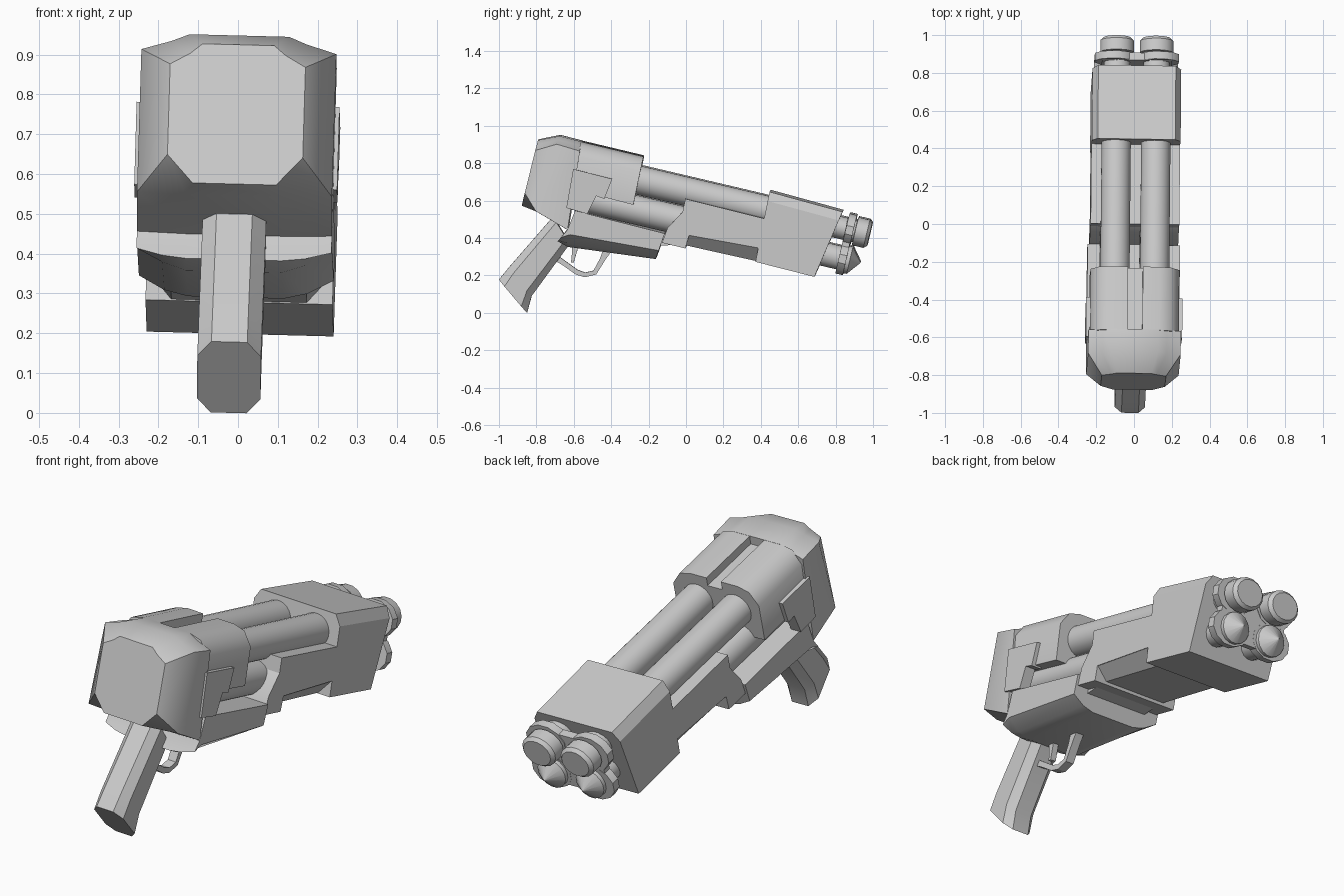
import bpy, bmesh, math
from mathutils import Matrix, Vector

cube = bpy.data.objects.get("Cube")
if cube:
    bpy.data.objects.remove(cube, do_unlink=True)

grey = bpy.data.materials.new("light_grey")
grey.use_nodes = True
colour = (0.6, 0.6, 0.6, 1)
grey.diffuse_color = colour
grey.node_tree.nodes["Principled BSDF"].inputs["Base Color"].default_value = colour

# The whole weapon rests with a slight roll and yaw
PIVOT = Vector((0, 0, 0.6))
POSE = (Matrix.Translation(PIVOT + Vector((0.005, 0, 0)))
        @ Matrix.Rotation(math.radians(-0.9), 4, 'Z')
        @ Matrix.Rotation(math.radians(1.5), 4, 'Y')
        @ Matrix.Translation(-PIVOT))
SLOPE = 0.235
UP = Vector((0, SLOPE, 1)).normalized()
SIDE = Vector((1, 0, 0))


def skin(name, rings, angle=30):
    """Join rings of equal length into a closed solid."""
    bm = bmesh.new()
    loops = [[bm.verts.new(p) for p in ring] for ring in rings]
    for a, b in zip(loops, loops[1:]):
        for i in range(len(a)):
            j = (i + 1) % len(a)
            bm.faces.new((a[i], a[j], b[j], b[i]))
    bm.faces.new(loops[0])
    bm.faces.new(loops[-1])
    bmesh.ops.recalc_face_normals(bm, faces=bm.faces)
    bm.transform(POSE)
    mesh = bpy.data.meshes.new(name)
    bm.to_mesh(mesh)
    bm.free()
    mesh.materials.append(grey)
    obj = bpy.data.objects.new(name, mesh)
    bpy.context.collection.objects.link(obj)
    bpy.ops.object.select_all(action='DESELECT')
    obj.select_set(True)
    bpy.context.view_layer.objects.active = obj
    bpy.ops.object.shade_smooth_by_angle(angle=math.radians(angle))


def section(bottom, top, half):
    """Mirrored section; half lists (x, fraction from bottom to top)."""
    b, t = Vector((0, *bottom)), Vector((0, *top))
    right = [b.lerp(t, f) + SIDE * x for x, f in half]
    left = [b.lerp(t, f) - SIDE * x for x, f in reversed(half)]
    return right + left


def loft(name, rings, angle=30):
    skin(name, [section(*r) for r in rings], angle)


def prism(name, outline, x0, x1):
    skin(name, [[(x, y, z) for y, z in outline] for x in (x0, x1)])


def lathe(name, x, height, profile, sides=24, flat=1.0):
    """Turned part along the barrel axis; profile lists (y, radius)."""
    rings = []
    for y, r in profile:
        c = Vector((x, y, height - SLOPE * y))
        rings.append([c + r * (math.cos(a) * SIDE + flat * math.sin(a) * UP)
                      for a in (math.tau * (i + 0.5) / sides for i in range(sides))])
    skin(name, rings)


# Rear housing: bevelled back, flat sloping underside
rim = [(0.12, 0), (0.245, 0.01), (0.245, 0.9), (0.17, 0.955), (0.125, 1)]
face = [(0.105, 0), (0.17, 0.2), (0.17, 0.85), (0.12, 0.93), (0.09, 1)]
loft("rear_housing", [
    ((-0.877, 0.575), (-0.79, 0.925), face),
    ((-0.80, 0.545), (-0.674, 0.948), rim),
    ((-0.63, 0.445), (-0.556, 0.918), rim),
], 40)

# Upper shroud with a centre groove
shroud = [(0.235, 0), (0.235, 0.7), (0.19, 0.94), (0.13, 1), (0.04, 1), (0.04, 0.84)]
loft("upper_shroud", [
    ((-0.61, 0.67), (-0.56, 0.918), shroud),
    ((-0.278, 0.583), (-0.225, 0.838), shroud),
], 40)

# Lower tub with tapered keel and a sloping back ledge
tub = [(0.12, 0), (0.18, 0.1), (0.245, 0.35), (0.245, 1)]
loft("lower_tub", [
    ((-0.685, 0.385), (-0.63, 0.45), tub),
    ((-0.63, 0.355), (-0.59, 0.552), tub),
    ((-0.16, 0.29), (-0.11, 0.43), tub),
])

# Fore end: rails, clamp and front block
prism("fore_rail", [(0.0, 0.615), (0.46, 0.50), (0.46, 0.34), (0.02, 0.42),
                    (0.0, 0.35), (-0.125, 0.38), (-0.095, 0.46), (-0.015, 0.545)],
      -0.235, 0.235)
keel = [(0.17, 0), (0.234, 1)]
loft("fore_keel", [((0.0, 0.365), (0.0, 0.426), keel),
                   ((0.39, 0.278), (0.39, 0.354), keel)])
block = [(0.235, 0), (0.235, 0.87), (0.205, 1)]
loft("front_block", [((0.375, 0.278), (0.45, 0.652), block),
                     ((0.69, 0.198), (0.84, 0.545), block)])

# Joint between tub and clamp
prism("tub_joint", [(-0.2, 0.44), (0.0, 0.41), (0.0, 0.37), (-0.2, 0.36)], -0.17, 0.17)

# Barrels, side plates and muzzle fittings, one set per side
UPPER, LOWER = 0.652, 0.49
for side, s in (("right", -1), ("left", 1)):
    x = s * 0.105
    lathe(side + "_upper_barrel", x, UPPER, [(-0.4, 0.078), (0.6, 0.078)])
    lathe(side + "_lower_barrel", x, LOWER, [(-0.6, 0.078), (0.1, 0.078)])
    lathe(side + "_upper_cap", x, UPPER, [
        (0.72, 0.07), (0.905, 0.07), (0.907, 0.09), (0.968, 0.09),
        (0.984, 0.074)], 16, 0.87)
    lathe(side + "_lower_cone", x, LOWER, [
        (0.66, 0.065), (0.85, 0.065), (0.855, 0.076), (0.878, 0.076),
        (0.935, 0.001)], 16)
    for level, height, y in (("upper", UPPER, 0.877), ("lower", LOWER, 0.84)):
        lathe(f"{side}_{level}_flange", s * 0.118, height,
              [(y - 0.02, 0.108), (y + 0.02, 0.108)], 12, 0.82)
    prism(side + "_side_plate", [
        (-0.599, 0.775), (-0.39, 0.722), (-0.433, 0.615),
        (-0.476, 0.631), (-0.524, 0.535), (-0.636, 0.567)], s * 0.2, s * 0.255)

# Web joining the four flange lobes
prism("flange_web", [(0.868, 0.51), (0.907, 0.50), (0.847, 0.235), (0.808, 0.245)],
      -0.185, 0.185)

# Eight-sided grip
grip = [(0.045, 0), (0.08, 0.2), (0.08, 0.8), (0.045, 1)]
loft("grip", [
    ((-0.85, 0.0), (-1.0, 0.178), grip),
    ((-0.825, 0.09), (-0.945, 0.245), grip),
    ((-0.62, 0.37), (-0.71, 0.515), grip),
], 25)

# Trigger guard and trigger: thin bars swept along a path
bar = [(0.022, 0), (0.022, 1)]
loft("trigger_guard", [(outer, inner, bar) for outer, inner in (
    ((-0.71, 0.285), (-0.69, 0.31)), ((-0.66, 0.255), (-0.65, 0.28)),
    ((-0.59, 0.205), (-0.58, 0.23)), ((-0.54, 0.19), (-0.54, 0.215)),
    ((-0.48, 0.205), (-0.495, 0.225)), ((-0.43, 0.285), (-0.46, 0.29)),
    ((-0.39, 0.34), (-0.44, 0.345)))])
loft("trigger", [(front, back, [(0.015, 0), (0.015, 1)]) for front, back in (
    ((-0.57, 0.37), (-0.61, 0.37)), ((-0.585, 0.32), (-0.61, 0.315)),
    ((-0.60, 0.27), (-0.615, 0.27)))])
